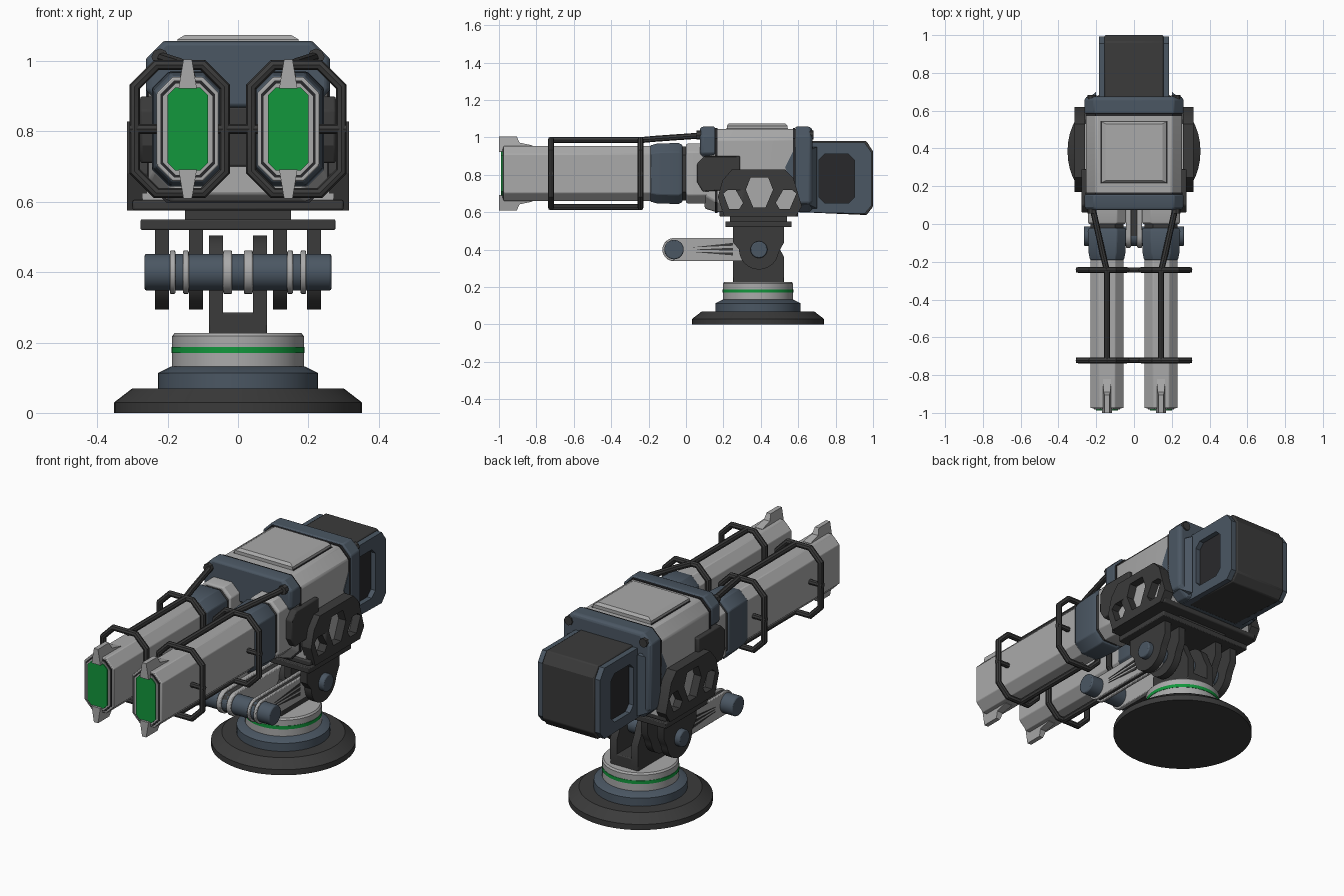
import bpy, bmesh, math
from mathutils import Vector

if "Cube" in bpy.data.objects:
    bpy.data.objects.remove(bpy.data.objects["Cube"])


def material(name, col):
    m = bpy.data.materials.new(name)
    m.diffuse_color = (*col, 1)
    m.use_nodes = True
    m.node_tree.nodes["Principled BSDF"].inputs["Base Color"].default_value = m.diffuse_color
    return m


GREY = material("light grey", (0.40, 0.40, 0.40))
DARK = material("charcoal", (0.043, 0.043, 0.043))
BLUE = material("slate blue", (0.07, 0.095, 0.125))
GREEN = material("green", (0.006, 0.31, 0.045))
BLACK = material("recess black", (0.022, 0.022, 0.024))


def finish(ob, mat, bevel=0):
    ob.data.materials.clear()
    ob.data.materials.append(mat)
    if bevel:
        b = ob.modifiers.new("bevel", 'BEVEL')
        b.width, b.segments, b.limit_method = bevel, 2, 'ANGLE'
        b.angle_limit = math.radians(35)
    bpy.ops.object.select_all(action='DESELECT')
    ob.select_set(True)
    bpy.context.view_layer.objects.active = ob
    bpy.ops.object.shade_smooth_by_angle(angle=math.radians(30))
    return ob


def loft(name, sections, mat, bevel=0):
    """Skin a list of equal-length point rings and cap both ends."""
    bm = bmesh.new()
    rings = [[bm.verts.new(p) for p in s] for s in sections]
    n = len(rings[0])
    for a, b in zip(rings, rings[1:]):
        for i in range(n):
            bm.faces.new((a[i], a[(i + 1) % n], b[(i + 1) % n], b[i]))
    bm.faces.new(rings[0])
    bm.faces.new(rings[-1])
    bmesh.ops.recalc_face_normals(bm, faces=bm.faces)
    me = bpy.data.meshes.new(name)
    bm.to_mesh(me)
    bm.free()
    ob = bpy.data.objects.new(name, me)
    bpy.context.collection.objects.link(ob)
    return finish(ob, mat, bevel)


def octa(y, cx, cz, hw, hh, c):
    """Chamfered rectangle in the xz plane at depth y."""
    q = [(hw, hh - c), (hw - c, hh), (c - hw, hh), (-hw, hh - c),
         (-hw, c - hh), (c - hw, -hh), (hw - c, -hh), (hw, c - hh)]
    return [(cx + a, y, cz + b) for a, b in q]


def box(name, x, y, z, mat, bevel=0):
    return loft(name, [[(x[0], y[0], k), (x[1], y[0], k), (x[1], y[1], k), (x[0], y[1], k)] for k in z], mat, bevel)


def plate(name, pts, x0, x1, mat, bevel=0):
    """Side profile of (y, z) points pulled along x."""
    return loft(name, [[(x, y, z) for y, z in pts] for x in (x0, x1)], mat, bevel)


def turned(name, prof, mat, n=48, cy=0.385):
    """Upright lathe of (radius, z) points."""
    return loft(name, [[(r * math.cos(2 * math.pi * i / n), cy + r * math.sin(2 * math.pi * i / n), z)
                        for i in range(n)] for r, z in prof], mat)


def disc(cy, cz, r, a0=0, a1=360, n=28):
    return [(cy + r * math.cos(math.radians(a0 + (a1 - a0) * i / n)),
             cz + r * math.sin(math.radians(a0 + (a1 - a0) * i / n))) for i in range(n if a1 - a0 == 360 else n + 1)]


def rod(name, pts, r, mat, cyclic=False):
    cu = bpy.data.curves.new(name, 'CURVE')
    cu.dimensions = '3D'
    cu.bevel_depth, cu.bevel_resolution, cu.use_fill_caps = r, 2, True
    sp = cu.splines.new('POLY')
    sp.points.add(len(pts) - 1)
    for p, q in zip(sp.points, pts):
        p.co = (*q, 1)
    sp.use_cyclic_u = cyclic
    return to_mesh(name, cu, mat)


def to_mesh(name, cu, mat):
    tmp = bpy.data.objects.new(name, cu)
    bpy.context.collection.objects.link(tmp)
    bpy.context.view_layer.update()
    me = bpy.data.meshes.new_from_object(tmp.evaluated_get(bpy.context.evaluated_depsgraph_get()))
    bpy.data.objects.remove(tmp)
    ob = bpy.data.objects.new(name, me)
    bpy.context.collection.objects.link(ob)
    return finish(ob, mat)


# round base
turned("base_disc", [(.352, 0), (.352, .03), (.30, .07), (.2, .07)], DARK)
turned("base_ring", [(.228, .06), (.228, .113), (.19, .132), (.1, .132)], BLUE)
turned("turntable", [(.187, .12), (.187, .218), (.18, .227), (.1, .227)], GREY)
turned("turntable_stripe", [(.189, .17), (.189, .188)], GREEN)

# post with two cheeks, and the hanging yoke
box("post_foot", (-.083, .083), (.25, .525), (.22, .285), DARK, .005)
cheek = [(.25, .25), (.525, .25), (.525, .36), (.503, .40)] + disc(.39, .40, .105, 20, 180) + [(.25, .36)]
yoke = [(.525, .53), (.525, .44), (.503, .40)] + disc(.39, .40, .106, -10, -180) + [(.25, .44), (.25, .53)]
for s in (-1, 1):
    plate("post_cheek", cheek, s * .043, s * .083, DARK)
    for a in (.10, .196):
        plate("yoke_plate", yoke, s * a, s * (a + .04), DARK)
box("yoke_top", (-.277, .277), (.21, .565), (.52, .55), DARK, .004)
box("turret_neck", (-.15, .15), (.235, .54), (.545, .585), DARK)

# axles and twin-plate link arms
for name, cy, r in (("rear_axle", .39, .045), ("front_axle", -.064, .052)):
    plate(name, disc(cy, .40, r), -.266, .266, BLUE, .006)


def stadium(r):
    return disc(.36, .40, r, -90, 90, 14) + disc(-.064, .40, r, 90, 270, 14)


for c, h in ((-.167, .027), (0, .042), (.167, .027)):
    plate("link_core", stadium(.052), c - h * .5, c + h * .5, DARK)
    for s in (-1, 1):
        plate("link_arm", stadium(.062), c + s * h * .4, c + s * h, GREY, .004)
for s in (-1, 1):
    for k in (-1, 0, 1):
        plate("link_slot", [(.03, .40 + k * .012), (.25, .395 + k * .026), (.25, .41 + k * .026)],
              s * .193, s * .197, DARK)

# turret housing
loft("housing", [octa(.10, 0, .83, .24, .21, .07), octa(.16, 0, .823, .255, .222, .055),
                 octa(.60, 0, .823, .255, .222, .055)], GREY, .008)
loft("front_collar", [octa(.075, 0, .962, .25, .088, .045), octa(.09, 0, .962, .262, .095, .05),
                      octa(.155, 0, .962, .262, .095, .05)], BLUE, .006)
box("front_band", (-.235, .235), (.085, .2), (.70, .87), DARK, .006)
loft("rear_collar", [octa(.585, 0, .83, .262, .227, .05), octa(.66, 0, .83, .262, .227, .05),
                     octa(.675, 0, .83, .25, .215, .05)], BLUE, .006)
for y in (.162, .578):
    loft("collar_seam", [octa(y - .006, 0, .823, .258, .226, .055), octa(y + .006, 0, .823, .258, .226, .055)], BLACK)
for s in (-1, 1):
    for y in (.068, .67):
        rod("collar_bolt", [(s * .222, y - .012, 1.012), (s * .222, y + .012, 1.012)], .024, DARK)
loft("roof_panel", [[(a * h, .38 + b * w, z) for a, b in ((-1, -1), (1, -1), (1, 1), (-1, 1))]
                    for h, w, z in ((.172, .162, 1.04), (.172, .162, 1.062), (.15, .15, 1.075))], GREY)
for s in (-1, 1):
    box("roof_line", (s * .172, s * .178), (.215, .545), (1.04, 1.048), BLACK)
box("housing_floor", (-.30, .30), (.18, .60), (.576, .605), DARK, .006)

# rear block: dark shell with blue cheeks and sunken windows
shell = [(.62, .60), (.965, .585), (1.0, .63), (1.0, .925), (.965, .98), (.62, .98)]
plate("rear_shell", shell, -.155, .155, DARK, .006)
cheek_out = [(.60, .60), (.955, .592), (.992, .635), (.992, .92), (.955, .972), (.60, .972)]
window = [(.71, .68), (.74, .65), (.87, .65), (.90, .68), (.90, .88), (.87, .91), (.74, .91), (.71, .88)]


def holed_plate(name, loops, x, half, mat):
    """Profile with holes, made as a filled flat curve."""
    cu = bpy.data.curves.new(name, 'CURVE')
    cu.dimensions, cu.fill_mode, cu.extrude = '2D', 'BOTH', half
    for lp in loops:
        sp = cu.splines.new('POLY')
        sp.points.add(len(lp) - 1)
        for p, (y, z) in zip(sp.points, lp):
            p.co = (y, z, 0, 1)
        sp.use_cyclic_u = True
    ob = to_mesh(name, cu, mat)
    for v in ob.data.vertices:
        v.co = Vector((x + v.co.z, v.co.x, v.co.y))
    return ob


# side armour plate with three windows
armour = [(.17, .68), (.195, .77), (.245, .828), (.53, .828), (.575, .78), (.62, .63), (.585, .576), (.205, .576)]
holes = [[(.20, .70), (.225, .72), (.265, .72), (.305, .65), (.285, .618), (.23, .618)],
         [(.345, .785), (.44, .785), (.465, .72), (.425, .625), (.36, .625), (.32, .72)],
         [(.59, .70), (.565, .72), (.52, .72), (.48, .65), (.50, .618), (.555, .618)]]
lug = [(.06, .86), (.10, .90), (.29, .90), (.29, .80), (.25, .72), (.09, .71), (.06, .76)]
for s in (-1, 1):
    holed_plate("rear_cheek", [cheek_out, window], s * .168, .017, BLUE)
    plate("rear_window", window, s * .15, s * .158, BLACK)
    holed_plate("side_armour", [armour, holes[0], holes[1], holes[2]], s * .287, .028, DARK)
    plate("armour_backing", [(.19, .60), (.60, .60), (.59, .70), (.55, .80), (.22, .80), (.185, .70)],
          s * .2, s * .272, GREY)
    plate("side_lug", lug, s * .23, s * .278, DARK, .006)
    # blue wedge joining the rear collar to the rear block
    loft("rear_wedge", [[(s * .20, .53, .84), (s * .20, .62, .62), (s * .20, .70, .62), (s * .20, .70, .95),
                         (s * .20, .585, .95)],
                        [(s * .258, .53, .84), (s * .258, .60, .64), (s * .25, .66, .64), (s * .25, .66, .93),
                         (s * .258, .585, .95)]], BLUE)

# twin barrels
CZ = .807
for s in (-1, 1):
    cx = s * .143

    def ring(y, hw, hh, c, cx=cx):
        return octa(y, cx, CZ, hw, hh, c)

    loft("barrel", [ring(-.975, .088, .148, .045), ring(-.18, .088, .148, .045)], GREY, .004)
    loft("muzzle_gap", [ring(-.97, .078, .138, .04), ring(-.978, .078, .138, .04)], BLACK)
    loft("muzzle_ring", [ring(-.97, .070, .130, .036), ring(-.982, .070, .130, .036)], GREY)
    loft("muzzle_lens", [ring(-.97, .058, .118, .022), ring(-.988, .058, .118, .022)], GREEN)
    loft("barrel_sleeve", [ring(-.19, .09, .15, .045), ring(-.155, .097, .16, .048), ring(-.04, .102, .163, .048),
                           ring(-.02, .096, .153, .046)], BLUE, .004)
    loft("barrel_groove", [ring(-.03, .088, .145, .045), ring(.01, .088, .145, .045)], DARK)
    loft("barrel_root", [ring(0, .096, .155, .046), ring(.01, .1, .16, .046), ring(.12, .1, .16, .046)], GREY, .004)
    for t in (-1, 1):
        # tapered clips above and below each muzzle
        prof = [(-1.0, .115, .026), (-1.0, .198, .012), (-.905, .198, .012), (-.89, .165, .018),
                (-.82, .15, .022), (-.82, .115, .026)]
        loft("muzzle_clip", [[(cx + k * w, y, CZ + t * z) for y, z, w in prof] for k in (-1, 1)], GREY)
        rod("cage_rail", [(cx, -.73, CZ + t * .18), (cx, -.235, CZ + t * .18)], .016, DARK)
        # inner and outer pegs between cage and barrel
        for y in (-.722, -.243):
            rod("cage_peg", [(cx + t * .08, y, CZ), (s * .166 + t * .142, y, CZ)], .014, DARK)
    for y in (-.722, -.243):
        rod("cage_hoop", octa(y, s * .166, CZ, .128, .182, .062), .016, DARK, True)
    rod("cage_stay", [(cx, -.25, .985), (s * .165, -.16, .993), (s * .218, .08, 1.01)], .016, DARK)
for y in (-.722, -.243):
    rod("cage_bridge", [(-.04, y, CZ), (.04, y, CZ)], .014, DARK)
